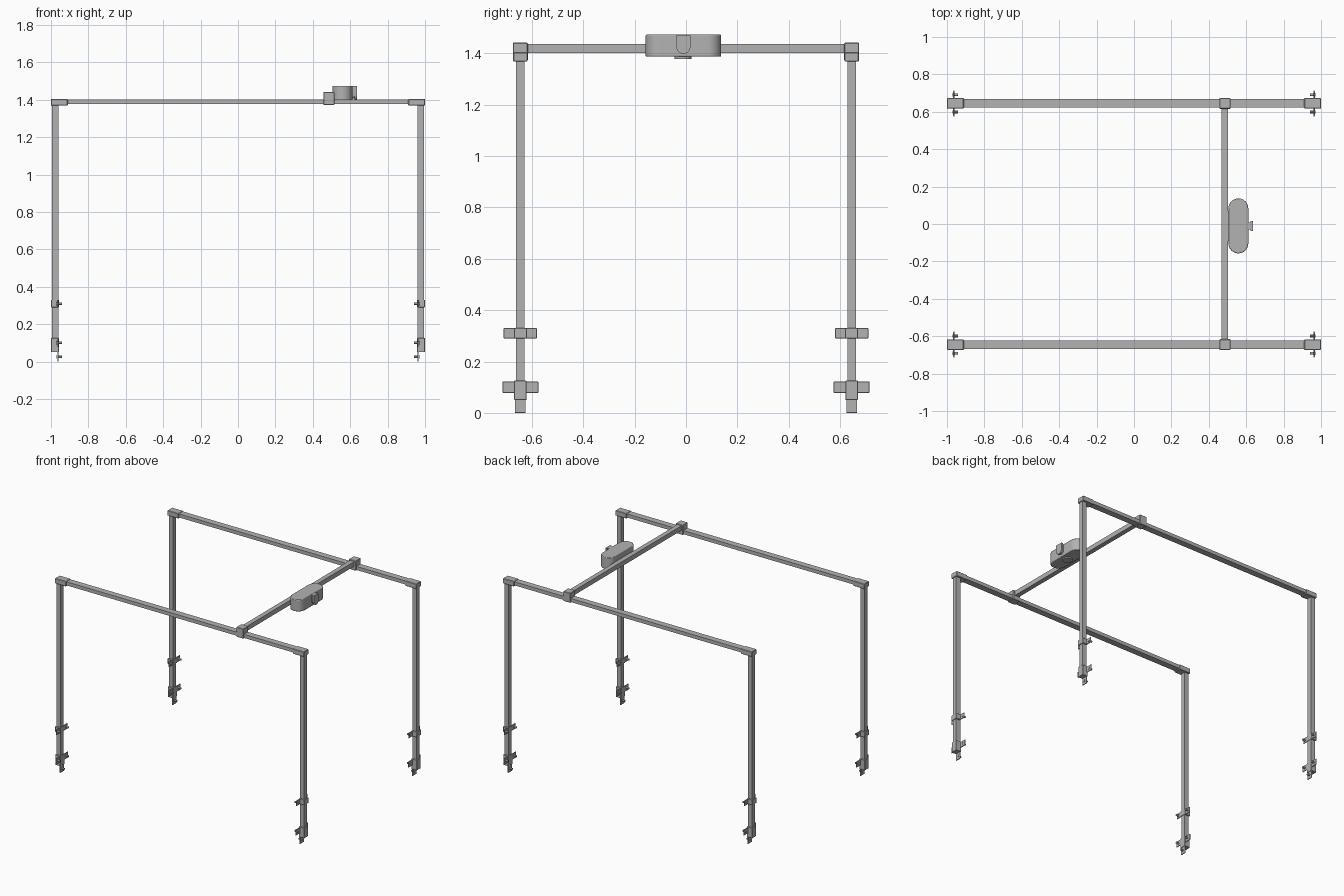
import bpy
import bmesh
from math import pi, cos, sin
from mathutils import Matrix, Vector

cube = bpy.data.objects.get("Cube")
if cube:
    bpy.data.objects.remove(cube, do_unlink=True)

grey = bpy.data.materials.new("metal grey")
grey.use_nodes = True
colour = (0.45, 0.45, 0.45, 1)
grey.diffuse_color = colour
grey.node_tree.nodes["Principled BSDF"].inputs["Base Color"].default_value = colour


def finish(name, bm, bevel=0.0, segments=1, smooth=False):
    bmesh.ops.recalc_face_normals(bm, faces=bm.faces)
    mesh = bpy.data.meshes.new(name)
    bm.to_mesh(mesh)
    bm.free()
    mesh.materials.append(grey)
    obj = bpy.data.objects.new(name, mesh)
    bpy.context.collection.objects.link(obj)
    if bevel:
        mod = obj.modifiers.new("Bevel", "BEVEL")
        mod.width = bevel
        mod.segments = segments
    if smooth:
        bpy.ops.object.select_all(action="DESELECT")
        obj.select_set(True)
        bpy.context.view_layer.objects.active = obj
        bpy.ops.object.shade_smooth_by_angle()
    return obj


def add_box(bm, xs, ys, zs):
    """Add a box between the given limits on each axis."""
    size = Vector((abs(xs[1] - xs[0]), abs(ys[1] - ys[0]), abs(zs[1] - zs[0])))
    centre = Vector((sum(xs), sum(ys), sum(zs))) / 2
    bmesh.ops.create_cube(bm, size=1, matrix=Matrix.Translation(centre) @ Matrix.Diagonal(size).to_4x4())


def box(name, xs, ys, zs, bevel=0.0):
    bm = bmesh.new()
    add_box(bm, xs, ys, zs)
    return finish(name, bm, bevel)


def prism(name, outline, offset, bevel=0.0):
    """Extrude a closed outline of 3D points along an offset."""
    bm = bmesh.new()
    face = bm.faces.new([bm.verts.new(p) for p in outline])
    new = bmesh.ops.extrude_face_region(bm, geom=[face])["geom"]
    bmesh.ops.translate(bm, vec=offset, verts=[v for v in new if isinstance(v, bmesh.types.BMVert)])
    return finish(name, bm, bevel, 2, True)


def screw(name, sx, y, z):
    """Screw through a plate, pointing to the inside of the frame."""
    bm = bmesh.new()
    for radius, outer, inner in ((0.007, 0.965, 0.942), (0.009, 0.970, 0.967)):
        turn = Matrix.Translation((sx * (outer + inner) / 2, y, z)) @ Matrix.Rotation(pi / 2, 4, "Y")
        bmesh.ops.create_cone(bm, cap_ends=True, segments=12, radius1=radius, radius2=radius,
                              depth=outer - inner, matrix=turn)
    finish(name, bm, smooth=True)


RAIL_Y = 0.645
for sy, depth in ((-1, "front"), (1, "back")):
    cy = sy * RAIL_Y

    def span(half):
        return (cy - half, cy + half)

    # Long top rail and the bracket holding the crossbeam
    box(f"{depth}_rail", (-0.98, 0.98), span(0.023), (1.376, 1.402))
    box(f"{depth}_beam_bracket", (0.457, 0.515), span(0.029), (1.371, 1.442), 0.003)

    for sx, side in ((-1, "right"), (1, "left")):
        tag = f"{depth}_{side}"

        def out(a, b):
            return (sx * a, sx * b)

        # Leg and corner connector
        box(f"{tag}_leg", out(0.96, 0.995), span(0.017), (0.06, 1.39))
        box(f"{tag}_corner_connector", out(0.91, 1.0), span(0.028), (1.368, 1.405), 0.003)
        # Wall clamp around the leg with an ear on each side
        box(f"{tag}_clamp", out(0.958, 1.0), span(0.025), (0.290, 0.330), 0.002)
        box(f"{tag}_clamp_ears", out(0.961, 0.967), span(0.065), (0.290, 0.330), 0.002)
        # Foot socket with ears and a lower tab
        box(f"{tag}_foot_socket", out(0.957, 1.0), span(0.024), (0.05, 0.126), 0.002)
        box(f"{tag}_foot_ears", out(0.960, 0.966), span(0.070), (0.078, 0.122), 0.002)
        box(f"{tag}_foot_tab", out(0.960, 0.966), span(0.021), (0, 0.08), 0.001)
        # Screws
        for dy in (-0.046, 0.046):
            screw(f"{tag}_clamp_screw", sx, cy + dy, 0.309)
            screw(f"{tag}_foot_screw", sx, cy + dy, 0.100)
        screw(f"{tag}_tab_screw", sx, cy, 0.026)

# Crossbeam between the rails
box("crossbeam", (0.468, 0.502), (-RAIL_Y, RAIL_Y), (1.402, 1.436))

# Hoist housing with rounded ends
MID_X, MID_Y, RADIUS, HALF = 0.558, -0.01, 0.053, 0.094
outline = []
for end in (1, -1):
    for i in range(17):
        a = pi * i / 16 + (0 if end == 1 else pi)
        outline.append((MID_X + RADIUS * cos(a), MID_Y + end * HALF + RADIUS * sin(a), 1.387))
prism("hoist_housing", outline, (0, 0, 0.086), 0.004)
box("hoist_mount", (0.498, 0.512), (MID_Y - 0.08, MID_Y + 0.08), (1.404, 1.434))

# Holder on the side of the housing, rounded at the bottom
for name, width, x, length in (("holder_neck", 0.019, 0.605, 0.022), ("holder_front", 0.027, 0.624, 0.012)):
    arc = [(x, MID_Y + width * cos(a), 1.425 + width * sin(a))
           for a in [pi + pi * i / 12 for i in range(13)]]
    arc += [(x, MID_Y + width, 1.472), (x, MID_Y - width, 1.472)]
    prism(name, arc, (length, 0, 0))

# Strap outlet under the housing
bm = bmesh.new()
bmesh.ops.create_cone(bm, cap_ends=True, segments=24, radius1=0.033, radius2=0.033, depth=0.012,
                      matrix=Matrix.Translation((MID_X, MID_Y - 0.002, 1.384)))
finish("strap_outlet", bm, smooth=True)
